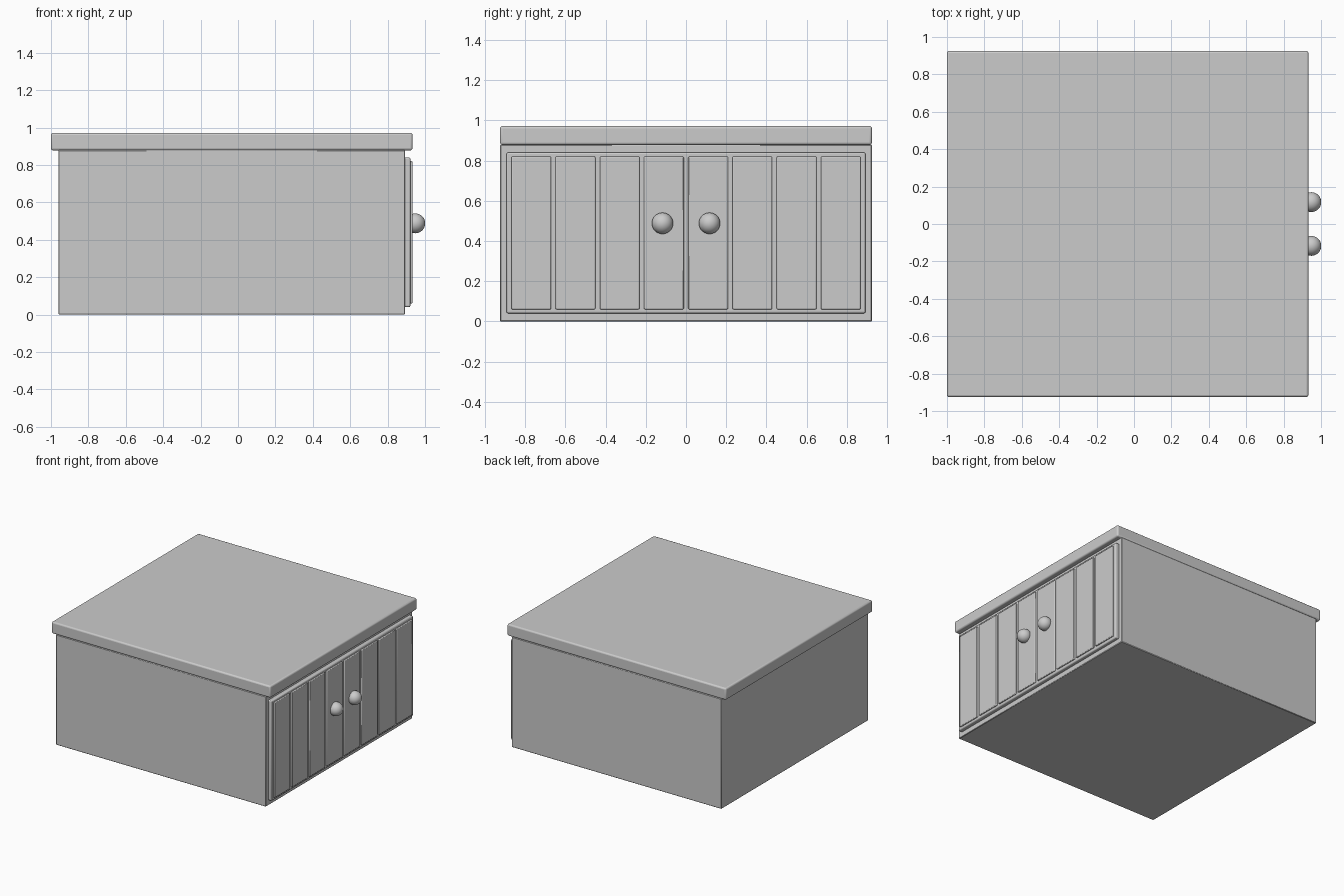
import bpy, math

if "Cube" in bpy.data.objects:
    bpy.data.objects.remove(bpy.data.objects["Cube"])


def box(name, x, y, z, bevel=0.0, segments=2):
    """Box given by (min, max) ranges, with optional bevelled edges."""
    bpy.ops.mesh.primitive_cube_add(
        size=1, location=[(a + b) / 2 for a, b in (x, y, z)])
    ob = bpy.context.object
    ob.name = name
    ob.scale = [b - a for a, b in (x, y, z)]
    bpy.ops.object.transform_apply(location=False, rotation=False, scale=True)
    if bevel:
        mod = ob.modifiers.new("bevel", 'BEVEL')
        mod.width = bevel
        mod.segments = segments
    bpy.ops.object.shade_smooth_by_angle(angle=math.radians(35))
    return ob


# Cabinet body and overhanging top slab
box("cabinet_body", (-0.96, 0.893), (-0.925, 0.925), (0.0, 0.88), 0.004, 1)
box("cabinet_top", (-1.0, 0.933), (-0.925, 0.925), (0.878, 0.972), 0.012, 3)

# Raised backing panel behind the planks
box("door_panel", (0.87, 0.922), (-0.893, 0.893), (0.04, 0.84), 0.008, 2)

# Eight vertical planks with grooves between them
count, pitch, gap = 8, 0.22, 0.022
for i in range(count):
    y = (i - count / 2) * pitch
    box(f"door_plank_{i + 1}", (0.89, 0.933),
        (y + gap / 2, y + pitch - gap / 2), (0.06, 0.82), 0.005, 2)

# Pair of round knobs
for side in (-1, 1):
    bpy.ops.mesh.primitive_uv_sphere_add(
        segments=32, ring_count=16, radius=0.053,
        location=(0.948, side * 0.117, 0.488), rotation=(0, math.pi / 2, 0))
    knob = bpy.context.object
    knob.name = "left_knob" if side < 0 else "right_knob"
    bpy.ops.object.shade_smooth()
